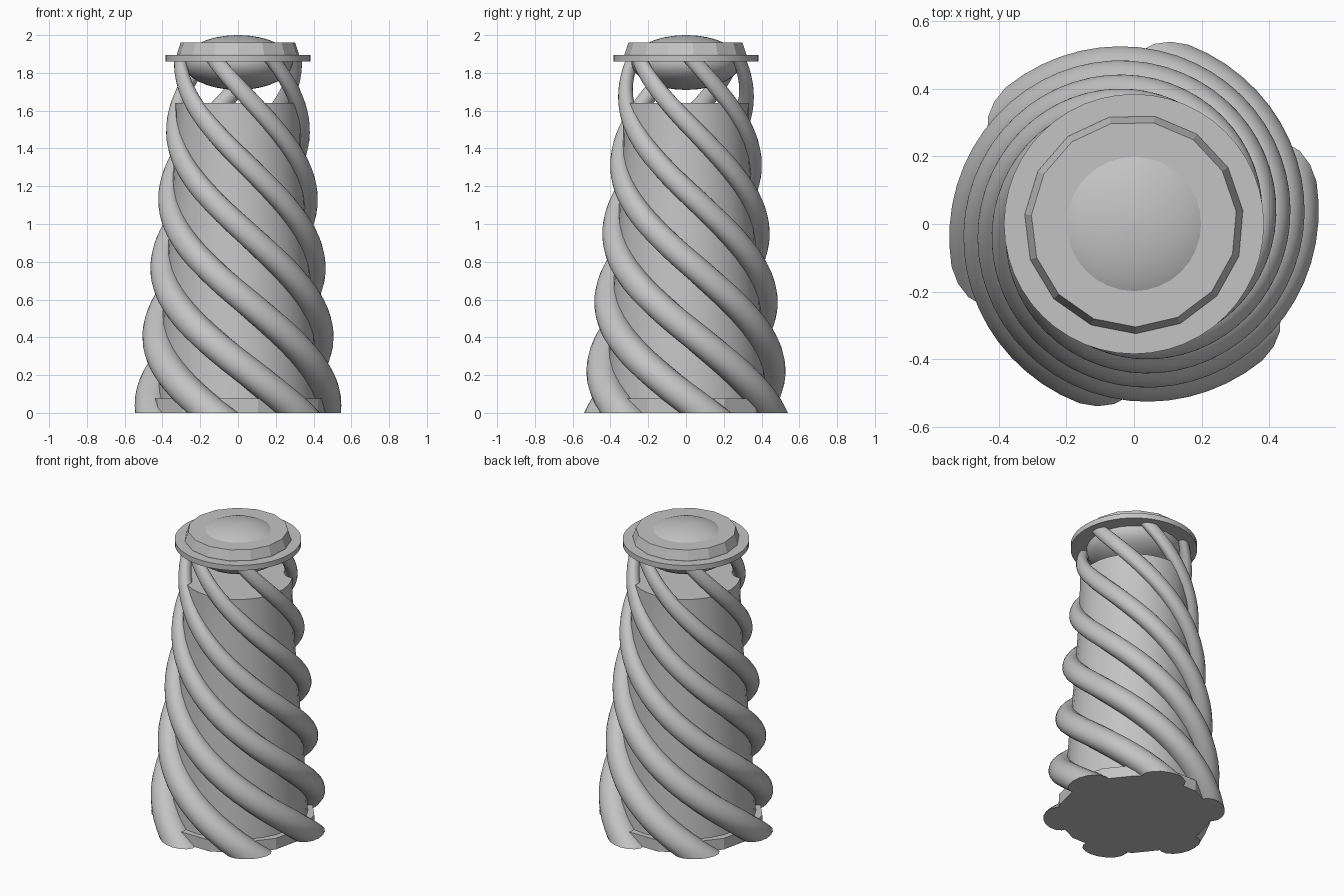
import bpy
import bmesh
from math import sin, cos, pi, radians

old = bpy.data.objects.get("Cube")
if old:
    bpy.data.objects.remove(old, do_unlink=True)

grey = bpy.data.materials.new("plain grey")
grey.use_nodes = True
COLOUR = (0.55, 0.55, 0.55, 1)
grey.diffuse_color = COLOUR
grey.node_tree.nodes["Principled BSDF"].inputs["Base Color"].default_value = COLOUR


def loft(name, rings, smooth=True):
    """Skin a stack of equal-sized rings and cap both ends."""
    bm = bmesh.new()
    loops = [[bm.verts.new(p) for p in ring] for ring in rings]
    count = len(loops[0])
    for low, high in zip(loops, loops[1:]):
        for i in range(count):
            j = (i + 1) % count
            bm.faces.new((low[i], low[j], high[j], high[i]))
    bm.faces.new(loops[0][::-1])
    bm.faces.new(loops[-1])
    bmesh.ops.recalc_face_normals(bm, faces=bm.faces)
    mesh = bpy.data.meshes.new(name)
    bm.to_mesh(mesh)
    bm.free()
    obj = bpy.data.objects.new(name, mesh)
    bpy.context.collection.objects.link(obj)
    mesh.materials.append(grey)
    if smooth:
        bpy.ops.object.select_all(action='DESELECT')
        obj.select_set(True)
        bpy.context.view_layer.objects.active = obj
        bpy.ops.object.shade_smooth_by_angle(angle=radians(35))
    return obj


def turned(name, profile, sides, smooth=True, turn=0.0):
    """Round part from (radius, height) pairs."""
    angles = [turn + 2 * pi * i / sides for i in range(sides)]
    return loft(name, [[(r * cos(a), r * sin(a), z) for a in angles]
                       for r, z in profile], smooth)


# Spiral ribs: horizontal oval sections that shrink and twist going up
RIBS, STEPS, SECTION, HEIGHT = 6, 48, 16, 1.87


def rib_ring(start, z):
    t = z / HEIGHT
    outer = 0.555 - 0.115 * z
    wide = 0.14 * (1 - t) + 0.055 * t
    deep = 0.095 * (1 - t) + 0.033 * t
    a = start - radians(164) * (z - 0.08)
    ring = []
    for i in range(SECTION):
        b = 2 * pi * i / SECTION
        r, s = outer - deep + deep * cos(b), wide * sin(b)
        ring.append((r * cos(a) - s * sin(a), r * sin(a) + s * cos(a), z))
    return ring


for k in range(RIBS):
    loft(f"spiral_rib_{k + 1}",
         [rib_ring(2 * pi * k / RIBS, HEIGHT * i / STEPS) for i in range(STEPS + 1)])

# Body inside the ribs and its foot
turned("core", [(0.43, 0), (0.40, 0.5), (0.36, 1.0), (0.335, 1.4), (0.33, 1.64)], 32)
turned("base_plate", [(0.47, 0), (0.47, 0.075)], 14, smooth=False)

# Lid: flange, faceted drum and flattened ball through the middle
turned("lid_flange", [(0.385, 1.86), (0.385, 1.895)], 48)
turned("lid_drum", [(0.325, 1.89), (0.325, 1.9), (0.305, 1.96)], 15,
       smooth=False, turn=radians(7))
ball = [(0.29 * cos(radians(d)), 1.855 + 0.145 * sin(radians(d)))
        for d in range(-88, 89, 11)]
turned("lid_dome", ball, 32)
